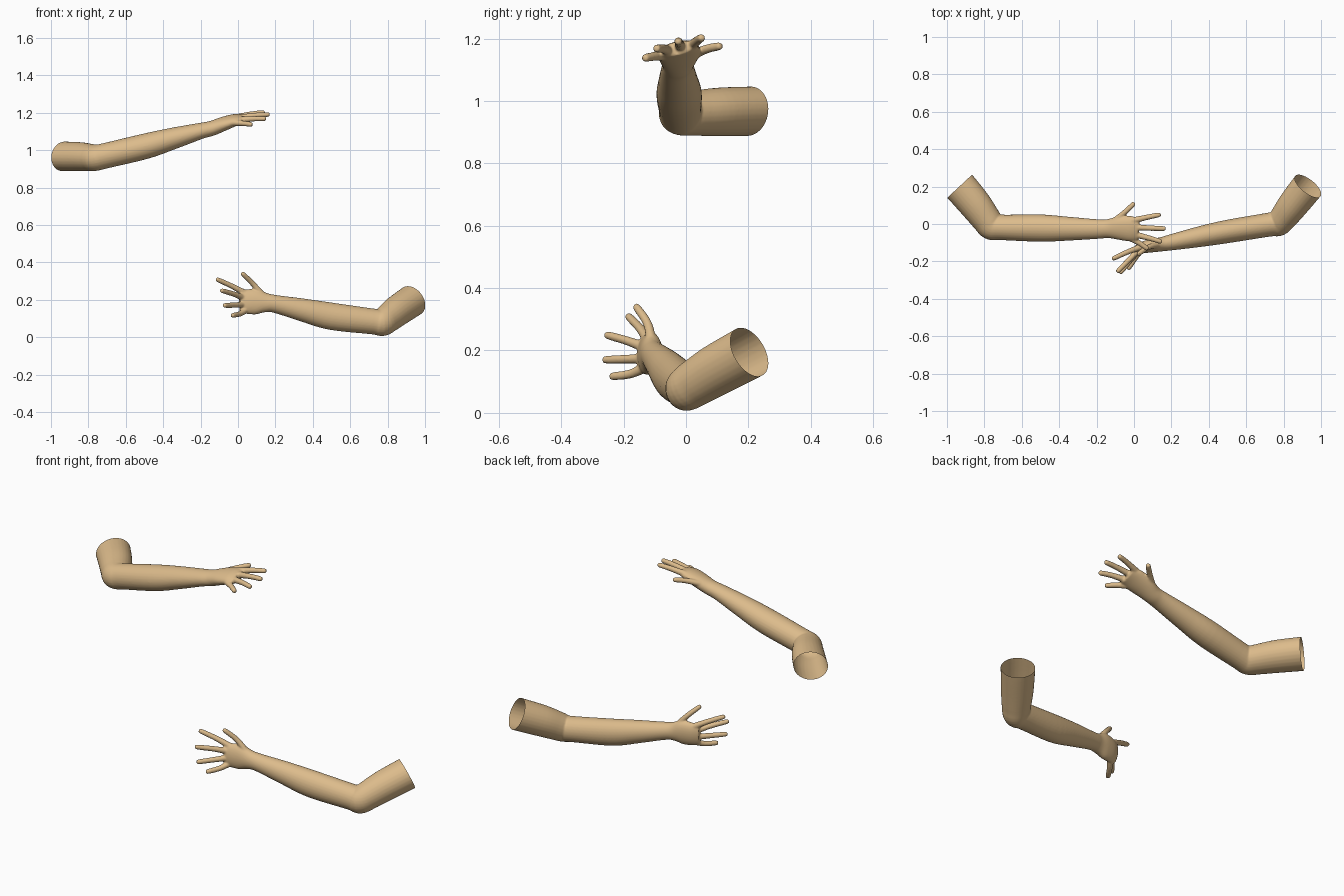
import bpy, bmesh, math
from mathutils import Vector

skin = bpy.data.materials.new("tan_skin")
skin.diffuse_color = (0.72, 0.50, 0.26, 1)


def spline(rows, steps=5):
    """Catmull-Rom through rows of (x, y, z, half_side, half_depth)."""
    rows = [tuple(r) for r in rows]
    pts = [rows[0]] + rows + [rows[-1]]
    out = []
    for i in range(1, len(pts) - 2):
        for s in range(steps):
            t = s / steps
            out.append([0.5 * (2 * b + (c - a) * t + (2 * a - 5 * b + 4 * c - d) * t * t
                               + (3 * b - a - 3 * c + d) * t ** 3)
                        for a, b, c, d in zip(*pts[i - 1:i + 3])])
    return out + [list(rows[-1])]


def loft(bm, rows, hint, sides=28):
    """Closed tube with elliptical sections; hint is the side axis."""
    rows = spline(rows)
    centers = [Vector(r[:3]) for r in rows]
    rings = []
    for i, r in enumerate(rows):
        t = (centers[min(i + 1, len(rows) - 1)] - centers[max(i - 1, 0)]).normalized()
        side = (hint - t * hint.dot(t)).normalized()
        up = t.cross(side)
        rings.append([bm.verts.new(centers[i] + side * r[3] * math.cos(a) + up * r[4] * math.sin(a))
                      for a in (2 * math.pi * k / sides for k in range(sides))])
    for p, q in zip(rings, rings[1:]):
        for k in range(sides):
            n = (k + 1) % sides
            bm.faces.new((p[k], p[n], q[n], q[k]))
    bm.faces.new(rings[0][::-1])
    bm.faces.new(rings[-1])


def finger(bm, base, mid, tip, hint, r=0.0135):
    base, mid, tip = Vector(base), Vector(mid), Vector(tip)
    near = mid.lerp(tip, 0.86)
    rows = [(*p, s * r, s * r) for p, s in
            ((base, 1.3), (mid, 1.08), (near, 0.95), (tip, 0.5))]
    loft(bm, rows, hint, 14)


def build_arm(name, stations, fingers, hint, cut_point, cut_normal):
    hint = Vector(hint).normalized()
    bm = bmesh.new()
    loft(bm, stations, hint)
    for f in fingers:
        finger(bm, *f, hint)
    bmesh.ops.recalc_face_normals(bm, faces=bm.faces)
    me = bpy.data.meshes.new(name)
    bm.to_mesh(me)
    bm.free()
    ob = bpy.data.objects.new(name, me)
    bpy.context.collection.objects.link(ob)

    # fuse the arm, palm and fingers into one soft skin
    rem = ob.modifiers.new("fuse", 'REMESH')
    rem.mode = 'VOXEL'
    rem.voxel_size = 0.0045
    smo = ob.modifiers.new("soften", 'SMOOTH')
    smo.factor = 0.5
    smo.iterations = 6
    dg = bpy.context.evaluated_depsgraph_get()
    fused = bpy.data.meshes.new_from_object(ob.evaluated_get(dg))
    ob.modifiers.clear()

    # cut the upper arm open
    bm = bmesh.new()
    bm.from_mesh(fused)
    bmesh.ops.bisect_plane(bm, geom=bm.verts[:] + bm.edges[:] + bm.faces[:],
                           plane_co=Vector(cut_point), plane_no=Vector(cut_normal).normalized(),
                           clear_outer=True)
    for f in bm.faces:
        f.smooth = True
        f.material_index = 0
    bm.to_mesh(fused)
    bm.free()
    fused.materials.clear()
    fused.materials.append(skin)
    ob.data = fused


# upper arm, elbow, forearm, wrist, palm of the raised arm
build_arm("upper_left_arm", [
    (-0.972, 0.245, 0.967, 0.092, 0.078),
    (-0.932, 0.202, 0.967, 0.092, 0.078),
    (-0.850, 0.105, 0.965, 0.088, 0.077),
    (-0.790, 0.025, 0.961, 0.080, 0.072),
    (-0.760, -0.012, 0.960, 0.075, 0.070),
    (-0.715, -0.018, 0.969, 0.068, 0.068),
    (-0.500, -0.022, 1.020, 0.073, 0.068),
    (-0.350, -0.025, 1.062, 0.064, 0.058),
    (-0.200, -0.027, 1.103, 0.053, 0.043),
    (-0.140, -0.025, 1.117, 0.051, 0.040),
    (-0.080, -0.022, 1.140, 0.064, 0.037),
    (-0.020, -0.025, 1.160, 0.069, 0.031),
    (0.025, -0.030, 1.167, 0.060, 0.021)],
    [((-0.12, 0.005, 1.14), (-0.05, 0.062, 1.165), (0.003, 0.113, 1.177)),
     ((-0.01, 0.018, 1.176), (0.07, 0.036, 1.193), (0.143, 0.051, 1.203)),
     ((0.00, -0.018, 1.172), (0.09, -0.022, 1.186), (0.17, -0.025, 1.192)),
     ((0.00, -0.055, 1.16), (0.08, -0.075, 1.168), (0.15, -0.096, 1.168)),
     ((-0.02, -0.075, 1.147), (0.03, -0.103, 1.143), (0.076, -0.135, 1.137))],
    (0, 1, 0.2), (-0.932, 0.202, 0.967), (-0.68, 0.73, 0))

# upper arm, elbow, forearm, wrist, palm of the lowered arm
build_arm("lower_right_arm", [
    (0.966, 0.245, 0.221, 0.086, 0.087),
    (0.930, 0.203, 0.195, 0.086, 0.087),
    (0.850, 0.102, 0.140, 0.083, 0.082),
    (0.800, 0.036, 0.100, 0.077, 0.074),
    (0.770, 0.002, 0.079, 0.073, 0.068),
    (0.725, -0.003, 0.084, 0.069, 0.064),
    (0.500, -0.040, 0.112, 0.073, 0.062),
    (0.350, -0.068, 0.145, 0.062, 0.055),
    (0.200, -0.098, 0.178, 0.048, 0.043),
    (0.150, -0.108, 0.185, 0.052, 0.038),
    (0.100, -0.115, 0.190, 0.068, 0.036),
    (0.050, -0.125, 0.190, 0.066, 0.031),
    (0.010, -0.138, 0.190, 0.058, 0.021)],
    [((0.14, -0.11, 0.215), (0.082, -0.122, 0.283), (0.02, -0.162, 0.345)),
     ((0.04, -0.122, 0.235), (-0.03, -0.148, 0.272), (-0.117, -0.187, 0.312)),
     ((0.035, -0.127, 0.208), (-0.02, -0.185, 0.23), (-0.092, -0.258, 0.251)),
     ((0.035, -0.13, 0.175), (-0.015, -0.19, 0.172), (-0.077, -0.265, 0.17)),
     ((0.045, -0.13, 0.147), (0.01, -0.178, 0.125), (-0.033, -0.243, 0.116))],
    (0, 0.1, 1), (0.930, 0.203, 0.195), (0.16, 0.2, 0.117))
